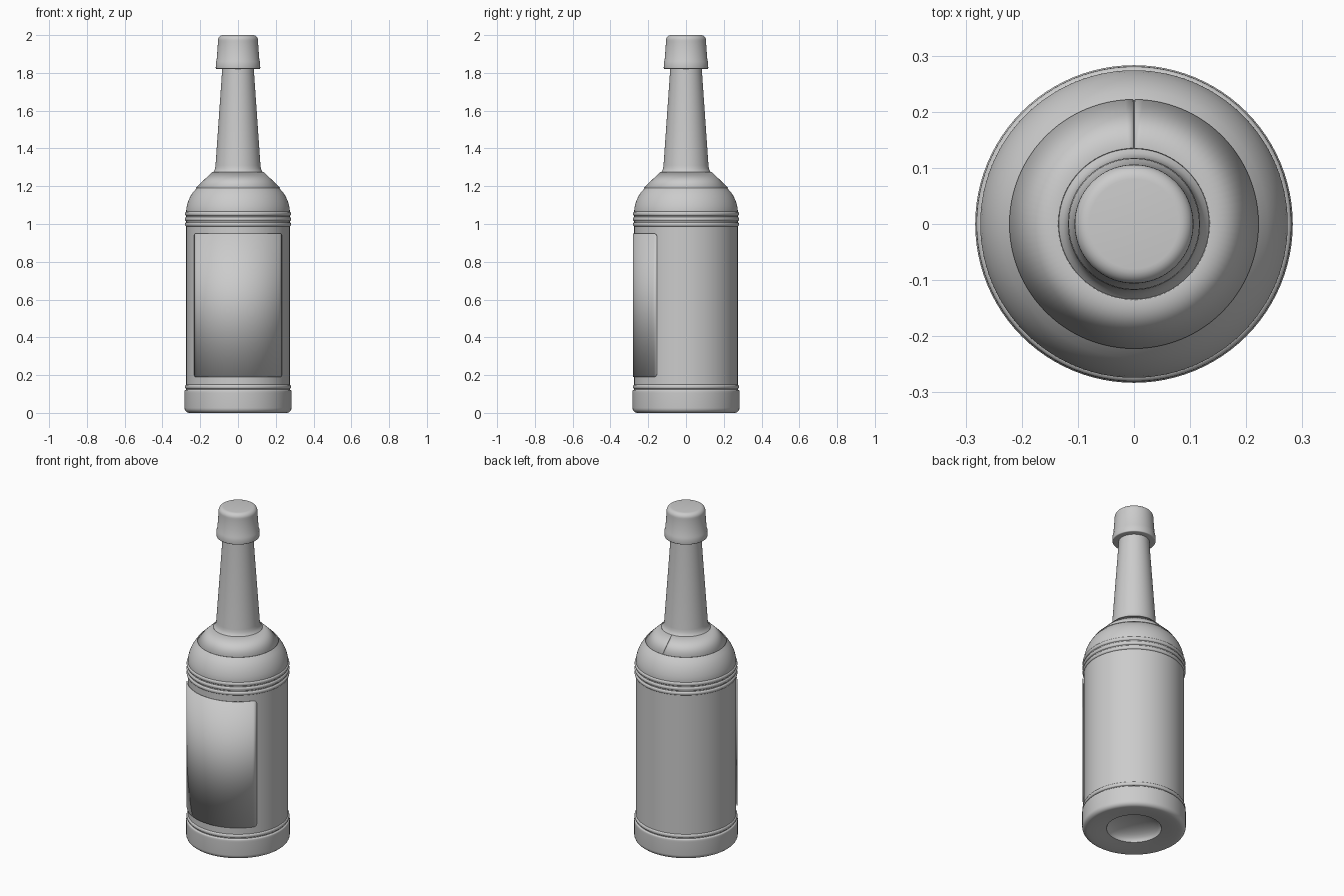
import bpy, bmesh
from math import sin, cos, pi, radians, sqrt, asin

if "Cube" in bpy.data.objects:
    bpy.data.objects.remove(bpy.data.objects["Cube"])

SEG = 96


def finish(name, verts, faces, angle=35):
    me = bpy.data.meshes.new(name)
    me.from_pydata(verts, [], faces)
    bm = bmesh.new()
    bm.from_mesh(me)
    bmesh.ops.remove_doubles(bm, verts=bm.verts, dist=1e-5)
    bmesh.ops.recalc_face_normals(bm, faces=bm.faces)
    bm.to_mesh(me)
    bm.free()
    ob = bpy.data.objects.new(name, me)
    bpy.context.collection.objects.link(ob)
    bpy.ops.object.select_all(action='DESELECT')
    ob.select_set(True)
    bpy.context.view_layer.objects.active = ob
    bpy.ops.object.shade_smooth_by_angle(angle=radians(angle))
    return ob


def lathe(name, profile):
    n = len(profile)
    verts = [(r * cos(2 * pi * i / SEG), r * sin(2 * pi * i / SEG), z)
             for i in range(SEG) for r, z in profile]
    faces = []
    for i in range(SEG):
        a, b = i * n, (i + 1) % SEG * n
        for j in range(n - 1):
            f = [a + j, b + j, b + j + 1, a + j + 1]
            if profile[j][0] == 0:
                f = [a + j, b + j + 1, a + j + 1]
            elif profile[j + 1][0] == 0:
                f = [a + j, b + j, a + j + 1]
            faces.append(f)
    return finish(name, verts, faces)


def ring(z, r=0.274, bulge=0.007, h=0.011):
    # half-round bead on the bottle wall
    return [(r + bulge * sin(pi * k / 6), z - h * cos(pi * k / 6)) for k in range(7)]


def arc(cr, cz, rad, a0, a1, n=6):
    return [(cr + rad * cos(radians(a0 + (a1 - a0) * k / n)),
             cz + rad * sin(radians(a0 + (a1 - a0) * k / n))) for k in range(n + 1)]


# Bottle: punt, foot, beads, shoulder, neck
punt = [(0.15 * sin(pi / 2 * k / 8), 0.012 + 0.06 * cos(pi / 2 * k / 8)) for k in range(9)]
punt[0] = (0, punt[0][1])
bottle = punt + [(0.2, 0.004), (0.24, 0.0)]
bottle += arc(0.257, 0.026, 0.026, -90, 0)
bottle += [(0.283, 0.105)] + arc(0.274, 0.114, 0.009, 0, 90, 4)
for z in (0.138, 0.998, 1.026, 1.054):
    bottle += ring(z)
bottle += [(0.274, 1.075), (0.271, 1.095), (0.264, 1.12), (0.253, 1.145),
           (0.238, 1.169), (0.218, 1.19), (0.175, 1.232), (0.135, 1.271),
           (0.126, 1.282), (0.121, 1.295), (0.119, 1.31), (0.085, 1.80), (0.084, 1.83), (0, 1.83)]
lathe("bottle", bottle)

# Cap: flared skirt with rounded top
cap = [(0, 1.823), (0.108, 1.82)] + arc(0.113, 1.826, 0.005, -90, 0, 4)
cap += [(0.1165, 1.86), (0.113, 1.868), (0.106, 1.965)]
cap += arc(0.08, 1.974, 0.026, 0, 90) + [(0, 2.0)]
lathe("cap", cap)

# Front label: curved sheet with rounded corners
R, Z0, Z1, CR, N = 0.279, 0.19, 0.95, 0.02, 48
half = radians(56.6)
verts, faces = [], []
us = [-half + CR / R * (1 - cos(pi / 2 * k / 5)) for k in range(5)]
inner = half - CR / R
us = us + [-inner + 2 * inner * k / N for k in range(N + 1)] + [-u for u in reversed(us)]
for u in us:
    d = max(0, abs(u) - inner) * R
    inset = CR - sqrt(max(0, CR * CR - d * d))
    x, y = R * sin(u), -R * cos(u)
    verts += [(x, y, Z0 + inset), (x, y, Z1 - inset)]
for i in range(len(us) - 1):
    faces.append((2 * i, 2 * i + 2, 2 * i + 3, 2 * i + 1))
label = finish("front_label", verts, faces)

# Shoulder label: conical wrap with a narrow seam at the back
verts, faces = [], []
gap = 0.006
for i in range(SEG + 1):
    a = pi / 2 + gap + (2 * pi - 2 * gap) * i / SEG
    for r, z in ((0.221, 1.191), (0.135, 1.275)):
        verts.append((r * cos(a), r * sin(a), z))
for i in range(SEG):
    faces.append((2 * i, 2 * i + 2, 2 * i + 3, 2 * i + 1))
wrap = finish("shoulder_label", verts, faces)

# Paper thickness
for ob in (label, wrap):
    m = ob.modifiers.new("thickness", 'SOLIDIFY')
    m.thickness = 0.003
    m.offset = 0
